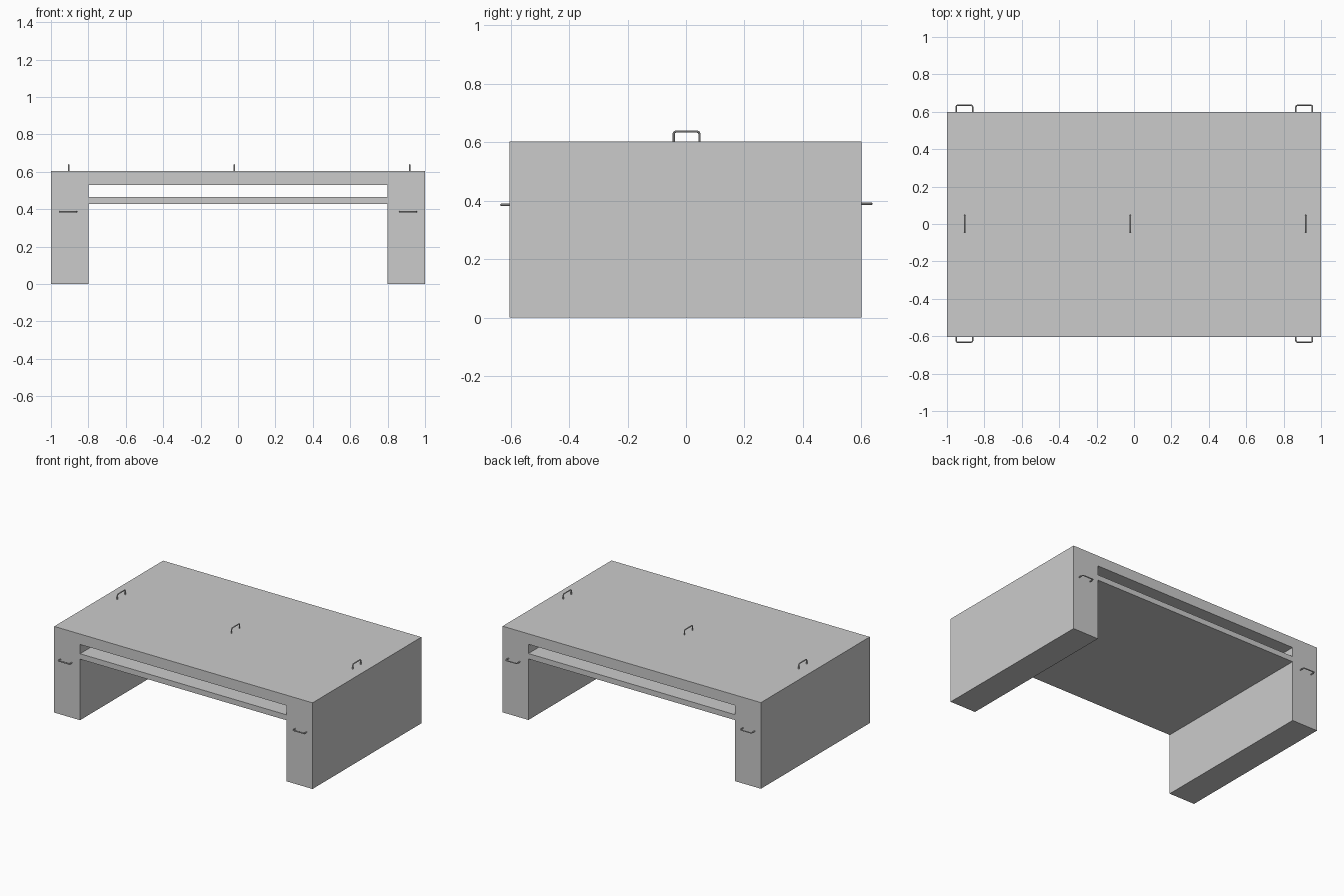
import bpy, bmesh
from mathutils import Vector

if "Cube" in bpy.data.objects:
    bpy.data.objects.remove(bpy.data.objects["Cube"])

grey = bpy.data.materials.new("light grey")
grey.diffuse_color = (0.6, 0.6, 0.6, 1)
grey.use_nodes = True
grey.node_tree.nodes["Principled BSDF"].inputs["Base Color"].default_value = grey.diffuse_color

# Body: front profile of cells (legs, top slab, shelf with a slot between), extruded in depth
xs = [-1, -0.8, 0.8, 1]
zs = [0, 0.427, 0.465, 0.53, 0.603]
Y0, Y1 = -0.604, 0.6
bm = bmesh.new()
for i in range(3):
    for k in range(4):
        if i == 1 and k in (0, 2):   # leg room and slot stay open
            continue
        corners = [(xs[i], zs[k]), (xs[i + 1], zs[k]), (xs[i + 1], zs[k + 1]), (xs[i], zs[k + 1])]
        bm.faces.new([bm.verts.new((x, Y0, z)) for x, z in corners])
bmesh.ops.remove_doubles(bm, verts=bm.verts, dist=1e-5)
ext = bmesh.ops.extrude_face_region(bm, geom=bm.faces[:], use_keep_orig=True)
moved = [g for g in ext["geom"] if isinstance(g, bmesh.types.BMVert)]
bmesh.ops.translate(bm, verts=moved, vec=(0, Y1 - Y0, 0))
bmesh.ops.recalc_face_normals(bm, faces=bm.faces)
me = bpy.data.meshes.new("table_body")
bm.to_mesh(me)
bm.free()
me.materials.append(grey)
bpy.context.collection.objects.link(bpy.data.objects.new("table_body", me))


def handle(name, base, along, out, rise=0.034, half=0.044, r=0.004, c=0.008):
    """Bent rod handle: two short legs and a bar with rounded corners."""
    base, along, out = Vector(base), Vector(along), Vector(out)
    outline = [(-half, -0.004), (-half, rise - c), (-half + c * 0.3, rise - c * 0.3), (-half + c, rise)]
    outline += [(-a, h) for a, h in reversed(outline)]
    cu = bpy.data.curves.new(name, 'CURVE')
    cu.dimensions = '3D'
    cu.bevel_depth = r
    cu.bevel_resolution = 2
    cu.use_fill_caps = True
    sp = cu.splines.new('POLY')
    sp.points.add(len(outline) - 1)
    for p, (a, h) in zip(sp.points, outline):
        p.co = (*(base + along * a + out * h), 1)
    tmp = bpy.data.objects.new(name + "_path", cu)
    bpy.context.collection.objects.link(tmp)
    bpy.context.view_layer.update()
    mesh = bpy.data.meshes.new_from_object(tmp.evaluated_get(bpy.context.evaluated_depsgraph_get()))
    bpy.data.objects.remove(tmp)
    mesh.materials.clear()
    mesh.materials.append(grey)
    ob = bpy.data.objects.new(name, mesh)
    bpy.context.collection.objects.link(ob)
    bpy.ops.object.select_all(action='DESELECT')
    ob.select_set(True)
    bpy.context.view_layer.objects.active = ob
    bpy.ops.object.shade_smooth_by_angle()


# Handles on the top
for name, x in (("left", -0.905), ("middle", -0.02), ("right", 0.918)):
    handle("top_handle_" + name, (x, 0.002, 0.603), (0, 1, 0), (0, 0, 1))

# Handles on the front and back of each leg
for name, x in (("left", -0.907), ("right", 0.91)):
    handle("front_handle_" + name, (x, Y0, 0.386), (1, 0, 0), (0, -1, 0), rise=0.028)
    handle("back_handle_" + name, (x, Y1, 0.39), (1, 0, 0), (0, 1, 0), rise=0.035)
